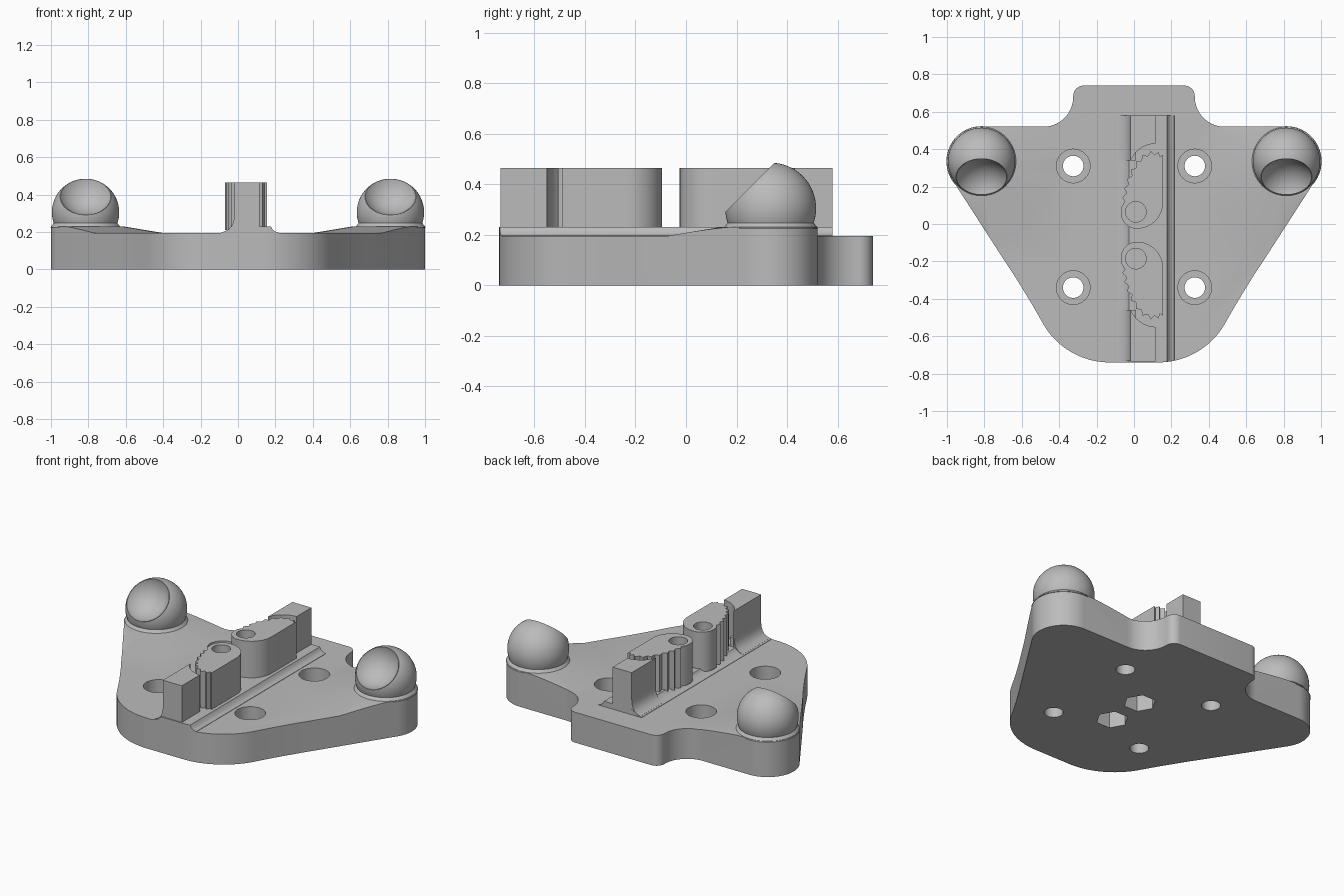
import bpy, bmesh, math
from mathutils import Matrix, Vector

if "Cube" in bpy.data.objects:
    bpy.data.objects.remove(bpy.data.objects["Cube"])

grey = bpy.data.materials.new("plain_grey")
grey.use_nodes = True
grey.diffuse_color = (0.5, 0.5, 0.5, 1)
grey.node_tree.nodes["Principled BSDF"].inputs["Base Color"].default_value = (0.5, 0.5, 0.5, 1)


def finish(name, bm):
    bmesh.ops.recalc_face_normals(bm, faces=bm.faces)
    mesh = bpy.data.meshes.new(name)
    bm.to_mesh(mesh)
    bm.free()
    mesh.materials.append(grey)
    ob = bpy.data.objects.new(name, mesh)
    bpy.context.collection.objects.link(ob)
    return ob


def prism(name, pts, low, high, along_y=False):
    """Extrude a 2D outline along z, or an x-z profile along y."""
    bm = bmesh.new()
    place = (lambda p: (p[0], low, p[1])) if along_y else (lambda p: (p[0], p[1], low))
    face = bm.faces.new([bm.verts.new(place(p)) for p in pts])
    new = bmesh.ops.extrude_face_region(bm, geom=[face])["geom"]
    step = Vector((0, high - low, 0)) if along_y else Vector((0, 0, high - low))
    bmesh.ops.translate(bm, verts=[v for v in new if isinstance(v, bmesh.types.BMVert)], vec=step)
    return finish(name, bm)


def frustum(name, x, y, low, high, r_low, r_high, sides=48, turn=0.0):
    bm = bmesh.new()
    m = Matrix.Translation((x, y, (low + high) / 2)) @ Matrix.Rotation(turn, 4, "Z")
    bmesh.ops.create_cone(bm, cap_ends=True, segments=sides, radius1=r_low,
                          radius2=r_high, depth=high - low, matrix=m)
    return finish(name, bm)


def ball(name, centre, radius):
    bm = bmesh.new()
    bmesh.ops.create_uvsphere(bm, u_segments=64, v_segments=32, radius=radius,
                              matrix=Matrix.Translation(centre))
    return finish(name, bm)


def combine(target, other, operation):
    mod = target.modifiers.new("combine", "BOOLEAN")
    mod.operation, mod.object, mod.solver = operation, other, "EXACT"
    graph = bpy.context.evaluated_depsgraph_get()
    mesh = bpy.data.meshes.new_from_object(target.evaluated_get(graph))
    target.modifiers.clear()
    target.data = mesh
    bpy.data.objects.remove(other)


def arc(cx, cy, r, start, end, n=14):
    angles = [math.radians(start + (end - start) * i / n) for i in range(n + 1)]
    return [(cx + r * math.cos(a), cy + r * math.sin(a)) for a in angles]


BALL_X, BALL_Y, BALL_Z = 0.815, 0.335, 0.305
MIRROR_Y = -0.06      # the two belt clamps mirror each other about this line
parts = []

# Base plate: thickened towards the ball corners, with a rib, trimmed to the outline
half = (arc(0.27, 0.685, 0.055, 90, 0, 8) + arc(0.485, 0.68, 0.16, 180, 270)
        + arc(BALL_X, BALL_Y, 0.185, 90, -34, 24)
        + [(0.69, -0.2), (0.645, -0.268), (0.6, -0.34), (0.56, -0.405), (0.525, -0.465)]
        + arc(0.13, -0.33, 0.41, -28, -90, 20))
outline = half + [(-x, y) for x, y in reversed(half)]
plate = prism("base_plate", [(-2, -2), (2, -2), (2, 2), (-2, 2)], 0, 0.195)
for s in (1, -1):
    combine(plate, frustum("rise", s * BALL_X, BALL_Y, 0.175, 0.23, 0.53, 0.2, 96), "UNION")
rib = [(-0.1, 0.18), (-0.09, 0.197), (-0.06, 0.204), (-0.038, 0.218), (-0.028, 0.23),
       (0.176, 0.23), (0.184, 0.214), (0.197, 0.203), (0.215, 0.197), (0.22, 0.18)]
combine(plate, prism("rib", rib, -1, 0.58, True), "UNION")
combine(plate, prism("trim", outline, -0.2, 0.6), "INTERSECT")

# Counterbored screw holes
for x in (-0.325, 0.325):
    for y in (0.31, -0.34):
        combine(plate, frustum("screw_hole", x, y, -0.1, 0.5, 0.055, 0.055), "DIFFERENCE")
        combine(plate, frustum("counterbore", x, y, 0.1, 0.5, 0.09, 0.09), "DIFFERENCE")
parts.append(plate)

# Belt clamps: toothed island, end block and bolt hole with nut trap
tips = [(-0.068, 0.15), (-0.062, 0.2), (-0.052, 0.25), (-0.038, 0.3), (-0.016, 0.35),
        (0.012, 0.395), (0.047, 0.43), (0.09, 0.45), (0.13, 0.445), (0.155, 0.43)]
island = arc(0.015, 0.175, 0.14, 0, -90) + arc(0.015, 0.12, 0.085, -95, -180)
for p, q in zip(tips, tips[1:]):
    mid = (Vector(p) + Vector(q)) / 2
    island += [p, tuple(mid + (Vector((0.12, 0.25)) - mid).normalized() * 0.018)]
island.append(tips[-1])

fillet = [(-0.08, 0.19), (-0.08, 0.2), (-0.05, 0.213), (-0.032, 0.235), (-0.023, 0.26),
          (-0.02, 0.29), (0.01, 0.29), (0.01, 0.19)]

for label, s, end in (("rear", 1, 0.64), ("front", -1, 0.674)):
    def put(pts):
        return [(x, MIRROR_Y + s * v) for x, v in pts]

    clamp = prism(label + "_toothed_clamp", put(island), 0.21, 0.465)
    hole_y = MIRROR_Y + s * 0.125
    for target in (clamp, plate):
        combine(target, frustum("bolt_hole", 0.01, hole_y, 0.19, 0.6, 0.055, 0.055), "DIFFERENCE")
    combine(plate, frustum("nut_trap", 0.01, hole_y, -0.1, 0.17, 0.095, 0.095, 6, math.pi / 6 * 3),
            "DIFFERENCE")
    block = prism(label + "_end_block",
                  put([(-0.02, end), (0.115, end)] + arc(0.12, 0.34, 0.15, 92, 159)), 0.21, 0.465)
    ys = sorted((MIRROR_Y + s * 0.4, MIRROR_Y + s * (end - 0.001)))
    parts += [clamp, block, prism(label + "_block_fillet", fillet, ys[0], ys[1], True)]

# Ball sockets: ball sliced at 45 degrees, hollowed by a sphere
tilt = Vector((0, -1, 1)).normalized()
for label, s in (("left", 1), ("right", -1)):
    centre = Vector((s * BALL_X, BALL_Y, BALL_Z))
    socket = ball(label + "_ball_socket", centre, 0.18)
    slicer = prism("slicer", [(-0.4, -0.4), (0.4, -0.4), (0.4, 0.4), (-0.4, 0.4)], 0, 0.5)
    slicer.data.transform(Matrix.Translation(centre + tilt * 0.117)
                          @ Matrix.Rotation(math.pi / 4, 4, "X"))
    combine(socket, slicer, "DIFFERENCE")
    combine(socket, ball("hollow", centre + tilt * 0.207, 0.162), "DIFFERENCE")
    collar = frustum(label + "_socket_collar", s * BALL_X, BALL_Y, 0.225, 0.25, 0.188, 0.168, 64)
    parts += [socket, collar]

# Smooth curved walls, keep edges crisp
for ob in bpy.context.selected_objects:
    ob.select_set(False)
for ob in parts:
    ob.select_set(True)
    bpy.context.view_layer.objects.active = ob
bpy.ops.object.shade_smooth_by_angle(angle=math.radians(30))
